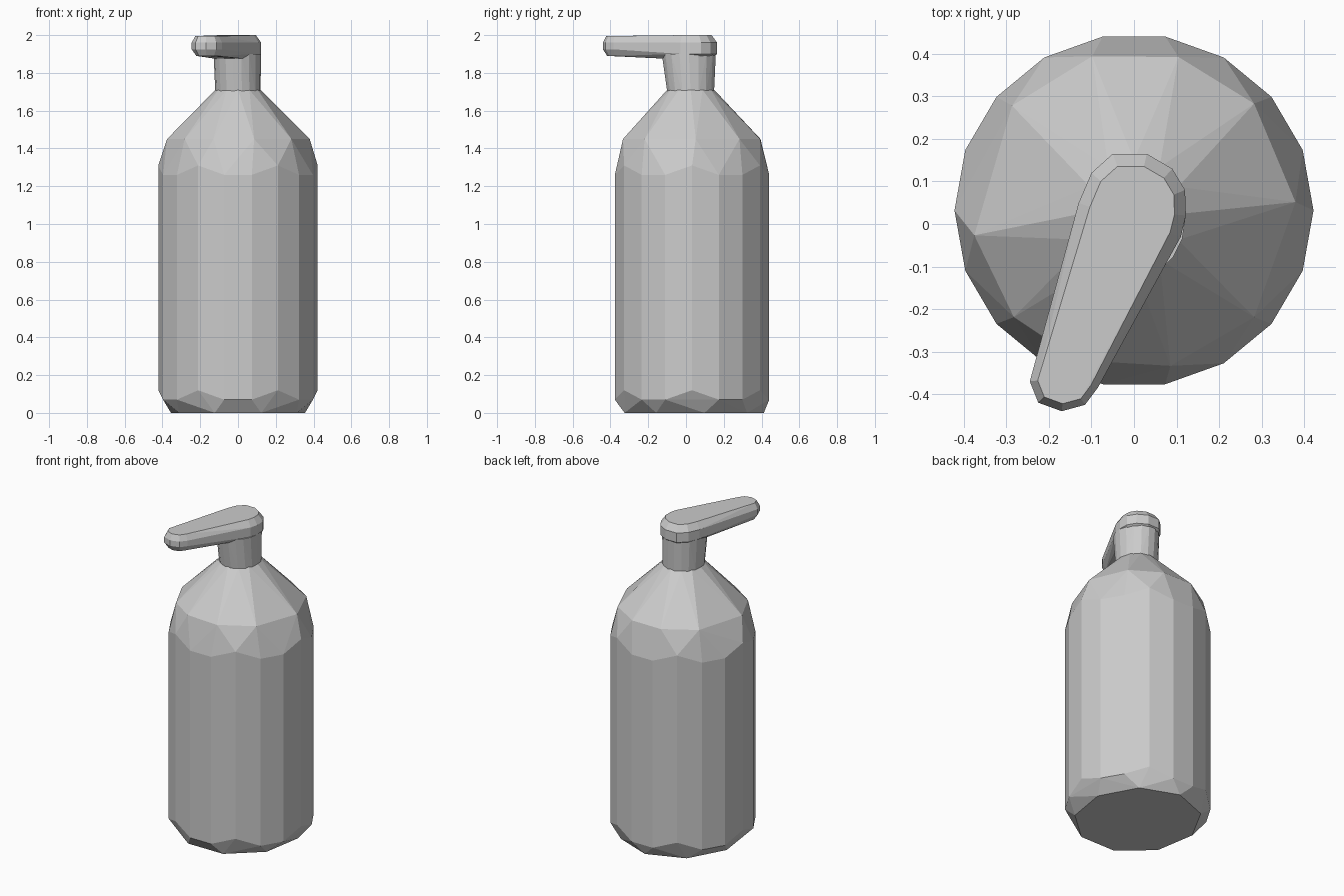
import bpy, bmesh
from math import radians, cos, sin
from mathutils import Vector
from mathutils.geometry import intersect_point_line

cube = bpy.data.objects.get("Cube")
if cube:
    bpy.data.objects.remove(cube, do_unlink=True)

grey = bpy.data.materials.new("light_grey")
grey.use_nodes = True
colour = (0.6, 0.6, 0.6, 1)
grey.diffuse_color = colour
grey.node_tree.nodes["Principled BSDF"].inputs["Base Color"].default_value = colour


def ring(angles, rx, ry, z, cx=0, cy=0.032, wobble=0):
    """Points round an ellipse, every third one raised by the wobble."""
    return [Vector((cx + rx * cos(radians(a)), cy + ry * sin(radians(a)),
                    z + (wobble if i % 3 == 0 else 0)))
            for i, a in enumerate(angles)]


def faceted_shell(name, points):
    """Wrap a faceted solid round rings of points."""
    bm = bmesh.new()
    for p in points:
        bm.verts.new(p)
    hull = bmesh.ops.convex_hull(bm, input=bm.verts[:])
    spare = {g for g in hull["geom_interior"] + hull["geom_unused"]
             if isinstance(g, bmesh.types.BMVert)}
    bmesh.ops.delete(bm, geom=list(spare), context='VERTS')
    bmesh.ops.dissolve_limit(bm, angle_limit=radians(1),
                             verts=bm.verts[:], edges=bm.edges[:])
    bmesh.ops.recalc_face_normals(bm, faces=bm.faces[:])
    mesh = bpy.data.meshes.new(name)
    bm.to_mesh(mesh)
    bm.free()
    mesh.materials.append(grey)
    obj = bpy.data.objects.new(name, mesh)
    bpy.context.collection.objects.link(obj)
    return obj


# Bottle: straight wall, irregularly faceted shoulder and chamfered foot
wall = range(0, 360, 20)
shoulder = (3, 42, 74, 105, 139, 189, 222, 250, 283, 318)
faceted_shell("bottle",
              ring(range(10, 370, 40), 0.36, 0.38, 0)
              + ring(wall, 0.422, 0.415, 0.07, wobble=0.05)
              + ring(wall, 0.422, 0.415, 1.26, wobble=0.05)
              + ring(shoulder, 0.38, 0.375, 1.45)
              + ring(range(0, 360, 30), 0.12, 0.125, 1.71, cy=0.025))

# Pump neck, flaring towards the head
round_angles = range(0, 360, 20)
faceted_shell("pump_neck",
              ring(round_angles, 0.12, 0.125, 1.69, cy=0.025)
              + ring(round_angles, 0.125, 0.145, 1.9, cx=-0.004, cy=0.015))

# Pump head: tapering spout wrapped round a plan outline
outline = [(-0.05, 0.165), (0.03, 0.165), (0.09, 0.13), (0.12, 0.08),
           (0.122, 0.02), (0.11, -0.03), (-0.085, -0.385), (-0.115, -0.425),
           (-0.17, -0.44), (-0.225, -0.42), (-0.245, -0.37),
           (-0.13, 0.05), (-0.1, 0.12)]
spine = Vector((0, 0.03)), Vector((-0.16, -0.36))


def spout_layer(scale, z, tip_rise):
    points = []
    for xy in outline:
        p = Vector(xy)
        t = min(1, max(0, intersect_point_line(p, *spine)[1]))
        centre = spine[0].lerp(spine[1], t)
        x, y = centre.lerp(p, scale)
        points.append(Vector((x, y, z + tip_rise * t)))
    return points


faceted_shell("pump_head",
              spout_layer(0.72, 1.87, 0.02) + spout_layer(1, 1.9, 0.025)
              + spout_layer(1, 1.96, 0) + spout_layer(0.78, 2.0, -0.005))
